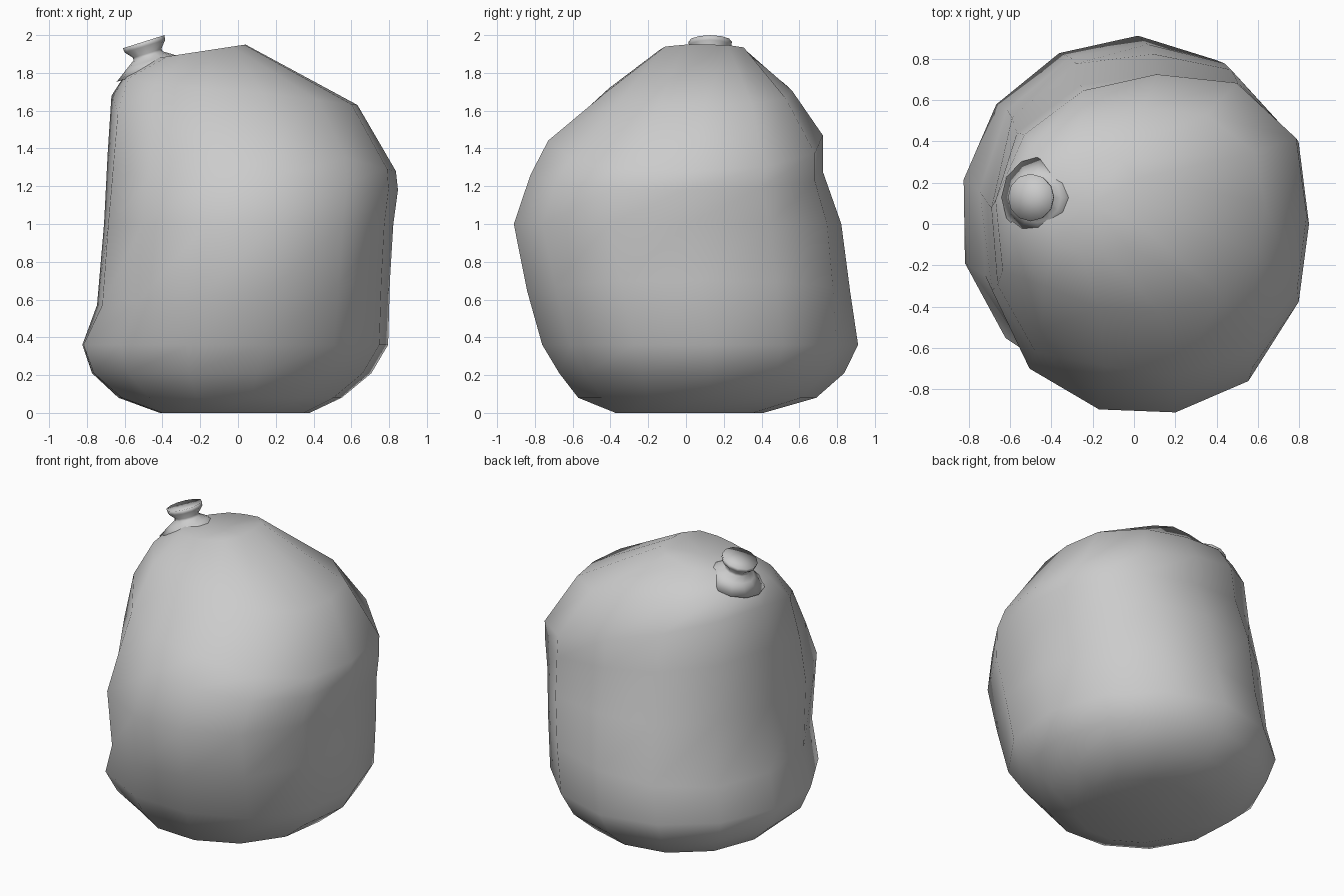
import bpy, bmesh
from math import cos, sin, radians, tau
from mathutils import Vector, Matrix

if "Cube" in bpy.data.objects:
    bpy.data.objects.remove(bpy.data.objects["Cube"])


def loft(name, rings, top=None):
    """Skin a stack of equal rings, cap the bottom, and cap or fan the top."""
    bm = bmesh.new()
    loops = [[bm.verts.new(p) for p in ring] for ring in rings]
    n = len(loops[0])
    for a, b in zip(loops, loops[1:]):
        for i in range(n):
            j = (i + 1) % n
            bm.faces.new((a[i], a[j], b[j], b[i]))
    bm.faces.new(loops[0][::-1])
    if top:
        tip = bm.verts.new(top)
        for i in range(n):
            bm.faces.new((loops[-1][i], loops[-1][(i + 1) % n], tip))
    else:
        bm.faces.new(loops[-1])
    bmesh.ops.recalc_face_normals(bm, faces=bm.faces)
    mesh = bpy.data.meshes.new(name)
    bm.to_mesh(mesh)
    bm.free()
    mesh.shade_smooth()
    ob = bpy.data.objects.new(name, mesh)
    bpy.context.collection.objects.link(ob)
    return ob


def soft_ring(x0, x1, y0, y1, z_left, z_right, power, corners=(0, 0, 0), drop=0, sides=13):
    """Rounded-square ring that may tilt; corners swells or sinks the
    right-back, left-back and left-front corners, drop lowers the last one."""
    pts = []
    for k in range(sides):
        a = radians(4) + tau * k / sides
        c, s = cos(a), sin(a)
        r = (abs(c) ** power + abs(s) ** power) ** (-1 / power)
        diag = abs(sin(2 * a))
        quadrant = int((a % tau) / (tau / 4))
        grow = 1 + diag * (*corners, 0)[quadrant]
        u, v = c * r, s * r
        z = z_left + (z_right - z_left) * (u + 1) / 2
        if quadrant == 2:
            z -= drop * diag
        pts.append(((x0 + x1) / 2 + grow * u * (x1 - x0) / 2,
                    (y0 + y1) / 2 + grow * v * (y1 - y0) / 2, z))
    return pts


# Sagging sack body: x min/max, y min/max, z left/right, squareness, corners, drop
body_rings = [
    (-0.42, 0.38, -0.38, 0.41, 0.00, 0.00, 2.0),
    (-0.64, 0.55, -0.58, 0.69, 0.08, 0.08, 2.1),
    (-0.79, 0.71, -0.68, 0.84, 0.21, 0.21, 2.2, (-0.03, -0.04, 0)),
    (-0.845, 0.80, -0.77, 0.915, 0.36, 0.36, 2.25, (-0.04, -0.05, 0)),
    (-0.755, 0.805, -0.85, 0.87, 0.57, 0.70, 2.3, (0, -0.01, -0.03)),
    (-0.71, 0.82, -0.92, 0.82, 1.00, 1.00, 2.3, (0.03, 0.02, 0)),
    (-0.695, 0.84, -0.83, 0.72, 1.38, 1.18, 2.35, (0.07, 0, -0.03), 0.12),
    (-0.69, 0.83, -0.735, 0.72, 1.68, 1.28, 2.4, (0.06, -0.06, -0.08), 0.14),
    (-0.61, 0.63, -0.43, 0.56, 1.79, 1.63, 2.5, (0.03, -0.04, -0.04), 0.03),
    (-0.42, 0.04, -0.14, 0.32, 1.88, 1.95, 3.0),
]
loft("sack_body", [soft_ring(*r) for r in body_rings], top=(-0.2, 0.1, 1.9))

# Flared spout leaning to the left: radius, height relative to the rim
lean = Matrix.Translation((-0.5, 0.128, 1.965)) @ Matrix.Rotation(radians(-17.5), 4, 'Y')
spout = [(0.20, -0.16), (0.12, -0.105), (0.082, -0.08), (0.078, -0.065),
         (0.112, -0.025), (0.115, 0.0)]
loft("spout", [[lean @ Vector((r * cos(tau * k / 12), r * sin(tau * k / 12), z))
                for k in range(12)] for r, z in spout],
     top=lean @ Vector((0, 0, -0.005)))
